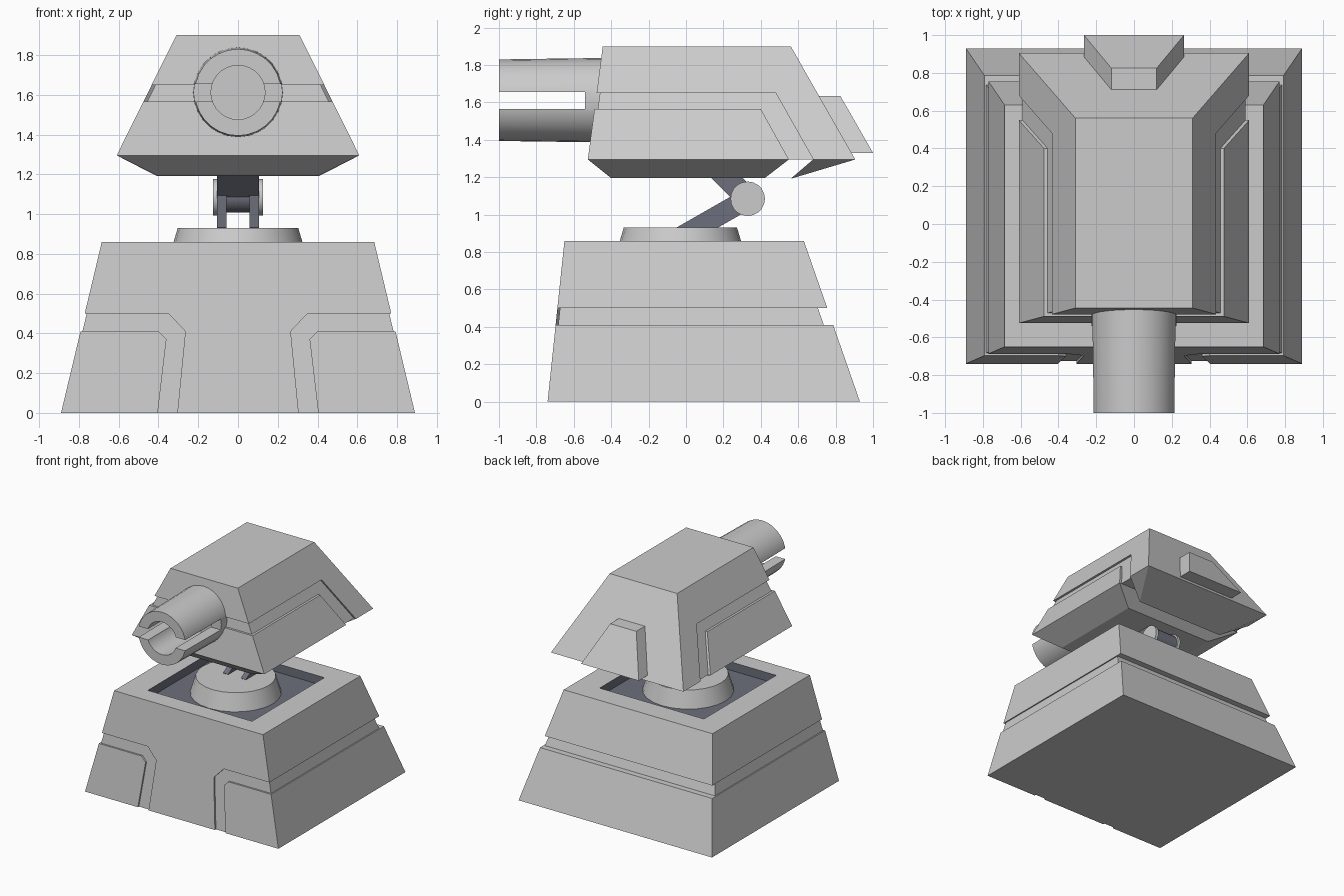
import bpy, bmesh, math
from mathutils import Matrix, Vector

if "Cube" in bpy.data.objects:
    bpy.data.objects.remove(bpy.data.objects["Cube"])

dark = bpy.data.materials.new("dark_metal")
dark.diffuse_color = (0.15, 0.16, 0.20, 1)
dark.use_nodes = True
dark.node_tree.nodes["Principled BSDF"].inputs["Base Color"].default_value = dark.diffuse_color


def make(name, bm, mat=None):
    bmesh.ops.recalc_face_normals(bm, faces=bm.faces)
    me = bpy.data.meshes.new(name)
    bm.to_mesh(me)
    bm.free()
    ob = bpy.data.objects.new(name, me)
    bpy.context.collection.objects.link(ob)
    if mat:
        me.materials.append(mat)
    return ob


def frustum(name, r0, z0, r1, z1):
    """Solid between two rectangles (x half width, y min, y max)."""
    bm = bmesh.new()
    for (hx, ya, yb), z in ((r0, z0), (r1, z1)):
        for x in (-hx, hx):
            for y in (ya, yb):
                bm.verts.new((x, y, z))
    bmesh.ops.remove_doubles(bm, verts=bm.verts, dist=1e-5)
    bmesh.ops.convex_hull(bm, input=bm.verts)
    bmesh.ops.dissolve_limit(bm, angle_limit=0.01, verts=bm.verts, edges=bm.edges)
    return make(name, bm)


def prism(name, pts, a, b, axis, mat=None):
    """Extrude a yz profile along x, or an xz profile along y."""
    bm = bmesh.new()
    place = (lambda p, t: (t, p[0], p[1])) if axis == 'x' else (lambda p, t: (p[0], t, p[1]))
    lo = [bm.verts.new(place(p, a)) for p in pts]
    hi = [bm.verts.new(place(p, b)) for p in pts]
    bm.faces.new(lo)
    bm.faces.new(hi)
    for i in range(len(pts)):
        j = (i + 1) % len(pts)
        bm.faces.new((lo[i], lo[j], hi[j], hi[i]))
    return make(name, bm, mat)


def cylinder(name, axis, a, b, r0, r1, centre, segs, mat=None):
    bm = bmesh.new()
    bmesh.ops.create_cone(bm, cap_ends=True, segments=segs, radius1=r0, radius2=r1, depth=b - a)
    rot = {'x': Matrix.Rotation(math.pi / 2, 4, 'Y'),
           'y': Matrix.Rotation(-math.pi / 2, 4, 'X'), 'z': Matrix()}[axis]
    loc = Vector(centre)
    loc['xyz'.index(axis)] = (a + b) / 2
    bm.transform(Matrix.Translation(loc) @ rot)
    return make(name, bm, mat)


def smooth(ob):
    bpy.ops.object.select_all(action='DESELECT')
    ob.select_set(True)
    bpy.context.view_layer.objects.active = ob
    bpy.ops.object.shade_smooth_by_angle(angle=math.radians(30))


def cut(ob, cutter, keep=False):
    mod = ob.modifiers.new("cut", 'BOOLEAN')
    mod.operation, mod.solver, mod.object = 'DIFFERENCE', 'EXACT', cutter
    dg = bpy.context.evaluated_depsgraph_get()
    me = bpy.data.meshes.new_from_object(ob.evaluated_get(dg))
    ob.modifiers.clear()
    ob.data = me
    if not keep:
        bpy.data.objects.remove(cutter)


def box(name, hx, y0, y1, z0, z1):
    return frustum(name, (hx, y0, y1), z0, (hx, y0, y1), z1)


# Base with a shallow groove that turns down on the front
base = frustum("base", (0.89, -0.74, 0.93), 0, (0.685, -0.65, 0.63), 0.86)
core = frustum("base_core", (0.881, -0.726, 0.882), -0.002, (0.672, -0.635, 0.575), 0.87)
leg = [(1.2, 0.5), (0.35, 0.5), (0.265, 0.41), (0.312, -0.07),
       (0.412, -0.07), (0.36, 0.37), (0.40, 0.41), (1.2, 0.41)]
grooves = [prism("groove", [(s * x, z) for x, z in leg], -1.2, -0.3, 'y') for s in (-1, 1)]
grooves.append(box("groove_band", 1.2, -0.3, 1.2, 0.41, 0.5))
for g in grooves:
    cut(g, core, keep=True)
    cut(base, g)
bpy.data.objects.remove(core)

# Dark recess in the base top
cut(base, box("recess", 0.48, -0.5, 0.45, 0.79, 1.0))
base.data.materials.clear()
base.data.materials.append(None)
base.data.materials.append(dark)
for p in base.data.polygons:
    c = p.center
    inside = abs(c.x) < 0.49 and -0.51 < c.y < 0.46 and 0.78 < c.z < 0.855
    p.material_index = 1 if inside else 0

# Turntable
smooth(cylinder("turntable", 'z', 0.79, 0.93, 0.345, 0.303, (0, -0.03, 0), 24))


# Elbow arm
def link(name, p, q, half, x0, x1):
    p, q = Vector(p), Vector(q)
    d = (q - p).normalized()
    n = Vector((-d.y, d.x)) * half
    prism(name, [p + n, q + n, q - n, p - n], x0, x1, 'x', dark)


elbow = (0.33, 1.085)
for s in (-1, 1):
    link("lower_arm", (-0.02, 0.885), elbow, 0.055, *sorted((s * 0.058, s * 0.105)))
    lo, hi = sorted((s * 0.1, s * 0.125))
    smooth(cylinder("elbow_cap", 'x', lo, hi, 0.092, 0.092, (0, *elbow), 20))
link("upper_arm_knuckle", elbow, (0.24, 1.175), 0.055, -0.056, 0.056)
link("upper_arm", (0.28, 1.135), (0.14, 1.275), 0.06, -0.105, 0.105)
smooth(cylinder("elbow_pin", 'x', -0.1, 0.1, 0.078, 0.078, (0, *elbow), 20, dark))

# Head with a side groove that runs down to the chine
head = frustum("head", (0.61, -0.525, 0.905), 1.295, (0.31, -0.445, 0.56), 1.90)
core = frustum("head_core", (0.592, -0.507, 0.95), 1.29, (0.29, -0.427, 0.60), 1.905)
groove = prism("head_groove", [(-1, 1.65), (0.48, 1.65), (0.74, 1.19), (0.608, 1.19),
                               (0.40, 1.565), (-1, 1.565)], -1, 1, 'x')
cut(groove, core)
cut(head, groove)

# Underside pan, rear lip and rear block
frustum("head_pan", (0.41, -0.40, 0.42), 1.195, (0.61, -0.525, 0.55), 1.295)
frustum("rear_lip", (0.41, 0.56, 0.56), 1.192, (0.61, 0.68, 0.905), 1.295)
frustum("rear_block", (0.265, 0.86, 1.0), 1.33, (0.12, 0.69, 0.825), 1.635)

# Split barrel
axis = (0, 0, 1.612)
barrel = cylinder("barrel", 'y', -1.0, -0.42, 0.218, 0.226, axis, 28)
cut(barrel, cylinder("bore", 'y', -1.1, -0.5, 0.136, 0.136, axis, 28))
cut(barrel, box("slot", 0.5, -1.1, -0.54, 1.565, 1.655))
smooth(barrel)
